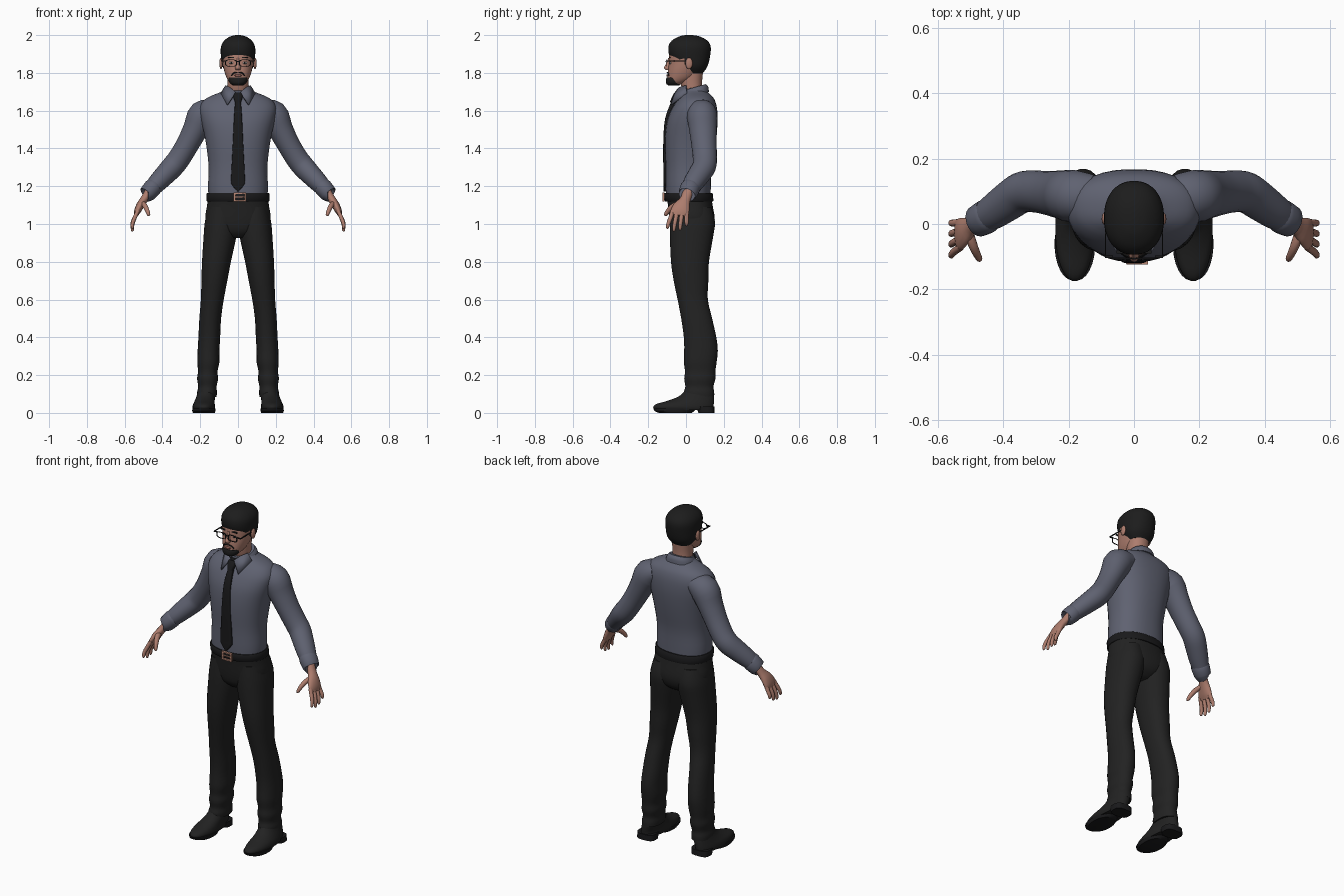
import bpy, bmesh, math
from mathutils import Vector


def mat(name, r, g, b):
    m = bpy.data.materials.new(name)
    m.diffuse_color = (r, g, b, 1)
    return m


SHIRT = mat("slate_shirt", 0.115, 0.122, 0.165)
TROUSER = mat("charcoal_trousers", 0.016, 0.016, 0.016)
BLACK = mat("black", 0.010, 0.010, 0.011)
HAIR = mat("dark_hair", 0.012, 0.012, 0.012)
SKIN = mat("skin", 0.42, 0.205, 0.155)
LIP = mat("lips", 0.28, 0.11, 0.09)
BUCKLE = mat("copper", 0.50, 0.25, 0.18)
WHITE = mat("eye_white", 0.6, 0.58, 0.55)


def finish(name, bm, material, mirror=False, angle=50):
    bmesh.ops.recalc_face_normals(bm, faces=bm.faces[:])
    me = bpy.data.meshes.new(name)
    bm.to_mesh(me)
    bm.free()
    me.materials.append(material)
    me.polygons.foreach_set("use_smooth", [True] * len(me.polygons))
    me.set_sharp_from_angle(angle=math.radians(angle))
    ob = bpy.data.objects.new(name, me)
    bpy.context.collection.objects.link(ob)
    if mirror:
        ob.modifiers.new("mirror", 'MIRROR')
    return ob


def smooth_rows(rows, k):
    """Catmull-Rom interpolation of the section table."""
    out = []
    for i in range(len(rows) - 1):
        p0, p1, p2, p3 = (rows[max(0, min(len(rows) - 1, i + d))] for d in (-1, 0, 1, 2))
        for s in range(k):
            t = s / k
            out.append([0.5 * (2 * b + (c - a) * t + (2 * a - 5 * b + 4 * c - d) * t * t
                               + (3 * b - a - 3 * c + d) * t ** 3)
                        for a, b, c, d in zip(p0, p1, p2, p3)])
    return out + [list(rows[-1])]


def skin_rings(sections, n, e):
    """Skin rings of (centre, u vector, v vector) with a superellipse outline."""
    bm = bmesh.new()
    rings = []
    for c, u, v in sections:
        ring = []
        for i in range(n):
            a = 2 * math.pi * (i + 0.5) / n
            cx, sy = math.cos(a), math.sin(a)
            ring.append(bm.verts.new(c + u * math.copysign(abs(cx) ** (2 / e), cx)
                                     + v * math.copysign(abs(sy) ** (2 / e), sy)))
        rings.append(ring)
    for r, s in zip(rings, rings[1:]):
        for i in range(n):
            j = (i + 1) % n
            bm.faces.new((r[i], r[j], s[j], s[i]))
    bm.faces.new(rings[0])
    bm.faces.new(rings[-1])
    return bm


def level(rows, n=28, e=2.2, k=3):
    """Horizontal sections: (z, y_front, y_back, x_centre, x_radius)."""
    return skin_rings([(Vector((x, (f + b) / 2, z)), Vector((r, 0, 0)), Vector((0, (b - f) / 2, 0)))
                       for z, f, b, x, r in smooth_rows(rows, k)], n, e)


def tube(rows, n=16, e=2.0, k=3):
    """Sections square to a path: (x, y, z, thickness, width towards y)."""
    rows = smooth_rows(rows, k)
    pts = [Vector(r[:3]) for r in rows]
    sec = []
    for i, r in enumerate(rows):
        t = (pts[min(i + 1, len(pts) - 1)] - pts[max(i - 1, 0)]).normalized()
        v = Vector((0, 1, 0))
        v = (v - t * v.dot(t)).normalized()
        sec.append((pts[i], t.cross(v) * r[3], v * r[4]))
    return skin_rings(sec, n, e)


def box(name, c, s, material, mirror=False):
    bm = bmesh.new()
    bmesh.ops.create_cube(bm, size=1)
    for v in bm.verts:
        v.co = Vector([c[i] + v.co[i] * s[i] for i in range(3)])
    return finish(name, bm, material, mirror, 30)


def ball(name, c, s, material, mirror=False):
    bm = bmesh.new()
    bmesh.ops.create_uvsphere(bm, u_segments=16, v_segments=10, radius=1)
    for v in bm.verts:
        v.co = Vector([c[i] + v.co[i] * s[i] for i in range(3)])
    return finish(name, bm, material, mirror)


# Shirt body, sleeves and cuffs
finish("shirt_body", level([
    (1.14, -.106, .130, 0, .156), (1.20, -.108, .132, 0, .159), (1.30, -.108, .136, 0, .156),
    (1.40, -.112, .152, 0, .166), (1.48, -.110, .163, 0, .180), (1.55, -.099, .168, 0, .196),
    (1.61, -.075, .165, 0, .204), (1.65, -.050, .155, 0, .186), (1.675, -.03, .14, 0, .150),
    (1.70, -.015, .115, 0, .088), (1.72, 0, .10, 0, .06)], n=36, e=2.3), SHIRT)
finish("sleeve", tube([
    (.12, .085, 1.605, .055, .065), (.183, .085, 1.577, .081, .080), (.223, .090, 1.505, .068, .074),
    (.265, .095, 1.425, .061, .067), (.310, .100, 1.350, .060, .064), (.345, .096, 1.305, .060, .063),
    (.385, .070, 1.262, .056, .060), (.430, .038, 1.215, .050, .054), (.462, .018, 1.180, .042, .046)],
    n=22), SHIRT, True)
finish("cuff", tube([(.447, .026, 1.197, .046, .050), (.452, .023, 1.192, .049, .053),
                     (.480, .008, 1.160, .045, .049), (.484, .006, 1.156, .040, .044)], n=22, k=2),
       SHIRT, True, 35)

# Collar: tilted band with two pointed flaps
bm = level([(1.683, -.030, .122, 0, .086), (1.71, -.030, .118, 0, .078), (1.728, -.026, .106, 0, .066)])
for v in bm.verts:
    v.co.z += (v.co.y - .06) * .28
finish("collar_band", bm, SHIRT)
bm = bmesh.new()
bm.faces.new([bm.verts.new(p) for p in ((.012, -.056, 1.697), (.040, -.036, 1.722), (.064, 0, 1.733),
                                        (.090, .004, 1.692), (.056, -.078, 1.630))])
flap = finish("collar_flap", bm, SHIRT, True)
flap.modifiers.new("thickness", 'SOLIDIFY').thickness = .008
flap.modifiers["thickness"].offset = 0

# Tie
finish("tie_knot", level([(1.695, -.062, -.02, 0, .026), (1.67, -.076, -.04, 0, .024),
                          (1.643, -.086, -.05, 0, .016)], n=16, e=3), BLACK)
finish("tie_blade", level([
    (1.65, -.076, -.05, 0, .015), (1.60, -.098, -.075, 0, .019), (1.53, -.115, -.09, 0, .023),
    (1.40, -.121, -.10, 0, .029), (1.24, -.119, -.10, 0, .037), (1.21, -.119, -.10, 0, .034),
    (1.172, -.118, -.10, 0, .003)], n=16, e=5), BLACK)

# Trousers: hips, legs and hems
finish("trouser_hips", level([
    (1.15, -.104, .133, 0, .158), (1.10, -.096, .141, 0, .164), (1.02, -.088, .153, 0, .172),
    (.96, -.074, .135, 0, .125), (.925, -.04, .09, 0, .05)], n=32, e=2.4), TROUSER)
finish("trouser_leg", level([
    (1.09, -.082, .135, .085, .074), (1.01, -.086, .154, .089, .087), (.93, -.086, .144, .096, .087),
    (.80, -.080, .122, .114, .077), (.70, -.066, .119, .125, .069), (.60, -.045, .116, .136, .061),
    (.50, -.026, .139, .147, .058), (.40, -.012, .161, .152, .058), (.33, -.010, .169, .156, .058),
    (.27, -.012, .163, .157, .059), (.22, -.006, .156, .160, .052), (.18, -.010, .156, .161, .056),
    (.14, -.004, .146, .162, .049), (.11, -.012, .150, .164, .053), (.085, -.010, .150, .165, .052)],
    n=24), TROUSER, True)

# Belt and buckle
finish("belt", level([(1.120, -.110, .144, 0, .165), (1.125, -.114, .146, 0, .168),
                      (1.160, -.117, .142, 0, .167), (1.165, -.113, .138, 0, .163)], n=36, k=1), BLACK)
for z in (1.122, 1.163):
    box("buckle_bar", (.010, -.119, z), (.064, .010, .008), BUCKLE)
for x in (-.018, .038):
    box("buckle_side", (x, -.119, 1.1425), (.009, .010, .046), BUCKLE)
box("buckle_prong", (.010, -.119, 1.1425), (.05, .006, .006), BUCKLE)

# Shoes: upper, sole and heel
finish("shoe_upper", level([
    (.014, -.160, .142, .180, .056), (.030, -.175, .146, .181, .060), (.048, -.155, .148, .180, .057),
    (.065, -.095, .149, .176, .053), (.090, -.035, .149, .170, .049), (.125, 0, .143, .166, .044)],
    n=28, e=2.1), TROUSER, True)
finish("shoe_sole", level([(0, -.145, .03, .181, .058), (.010, -.168, .045, .181, .062),
                           (.022, -.174, .055, .181, .061)], n=28, k=1), BLACK, True, 35)
finish("shoe_heel", level([(0, .065, .150, .180, .056), (.034, .055, .150, .180, .056)],
                          n=24, e=3, k=1), BLACK, True, 35)

# Hands: palm, four fingers and thumb
finish("palm", tube([
    (.470, .012, 1.170, .024, .028), (.497, -.004, 1.130, .021, .028), (.518, -.020, 1.098, .021, .042),
    (.533, -.032, 1.066, .017, .050), (.541, -.036, 1.044, .010, .044)]), SKIN, True)
for label, y, dy, tip in (("index", -.070, -.028, .974), ("middle", -.046, -.018, .960),
                          ("ring", -.021, -.010, .966), ("little", .003, 0, .988)):
    finish(label + "_finger", tube([
        (.530, y, 1.070, .011, .012), (.546, y + dy * .4, 1.035, .011, .0115),
        (.558, y + dy * .8, (1.035 + tip) / 2, .010, .0105), (.559, y + dy, tip + .008, .008, .008),
        (.558, y + dy, tip, .002, .002)], n=10), SKIN, True)
finish("thumb", tube([
    (.508, -.022, 1.112, .014, .016), (.494, -.062, 1.098, .014, .015), (.482, -.090, 1.075, .012, .013),
    (.473, -.107, 1.050, .009, .010), (.471, -.111, 1.042, .002, .002)], n=10), SKIN, True)

# Neck, head, ears and nose
finish("neck", level([(1.66, 0, .09, 0, .055), (1.74, -.028, .085, 0, .055),
                      (1.80, -.03, .09, 0, .058)]), SKIN)
finish("head", level([
    (1.737, -.088, -.035, 0, .028), (1.750, -.100, .005, 0, .045), (1.775, -.099, .050, 0, .061),
    (1.810, -.096, .080, 0, .073), (1.850, -.091, .108, 0, .081), (1.900, -.089, .115, 0, .083),
    (1.950, -.070, .100, 0, .070), (1.980, -.03, .06, 0, .035)], n=32), SKIN)
ball("ear", (.090, .016, 1.850), (.009, .019, .030), SKIN, True)
finish("nose", level([(1.880, -.094, -.07, 0, .007), (1.850, -.104, -.07, 0, .009),
                      (1.828, -.117, -.07, 0, .015), (1.815, -.108, -.07, 0, .013)], n=14), SKIN)

# Hair cap, trimmed along the hairline and in front of the sideburns
bm = level([
    (1.797, -.010, .088, 0, .058), (1.835, -.050, .114, 0, .083), (1.890, -.088, .128, 0, .091),
    (1.940, -.093, .131, 0, .090), (1.972, -.074, .112, 0, .072), (1.993, -.036, .072, 0, .041),
    (2.0, -.004, .036, 0, .012)], n=36, k=4)
line, up = Vector((0, 0, 1.880)), Vector((0, .28, -1)).normalized() * -1
for co, no in ((line, up), (Vector((0, -.008, 0)), Vector((0, 1, 0)))):
    bmesh.ops.bisect_plane(bm, geom=bm.verts[:] + bm.edges[:] + bm.faces[:], plane_co=co, plane_no=no)
gone = [f for f in bm.faces if f.calc_center_median().y < -.008
        and (f.calc_center_median() - line).dot(up) < 0]
bmesh.ops.delete(bm, geom=gone, context='FACES')
finish("hair", bm, HAIR)

# Beard, moustache, mouth, eyes and brows
finish("beard", level([(1.733, -.094, -.035, 0, .026), (1.745, -.106, -.025, 0, .043),
                       (1.765, -.106, -.025, 0, .051), (1.776, -.102, -.035, 0, .046)], n=24), HAIR)
ball("lips", (0, -.098, 1.786), (.022, .006, .006), LIP)
for s in (-1, 1):
    finish("moustache", tube([(s * .002, -.098, 1.803, .003, .005), (s * .022, -.094, 1.799, .004, .005),
                              (s * .034, -.088, 1.785, .003, .005)], n=8), HAIR)
ball("eye", (.036, -.083, 1.853), (.013, .006, .006), WHITE, True)
ball("iris", (.036, -.087, 1.853), (.005, .004, .005), BLACK, True)
box("brow", (.037, -.086, 1.882), (.034, .009, .006), HAIR, True)

# Glasses: rims, bridge, hinges and temples
rim = [(.037 + .030 * math.copysign(abs(math.cos(a)) ** .6, math.cos(a)), -.105,
        1.852 + .018 * math.copysign(abs(math.sin(a)) ** .6, math.sin(a)))
       for a in [2 * math.pi * i / 24 for i in range(24)]]
bm = bmesh.new()
rows = [[bm.verts.new((.037 + (x - .037) * q, y + d, 1.852 + (z - 1.852) * q))
         for q, d in ((1.05, -.002), (.88, -.002), (.88, .002), (1.05, .002))] for x, y, z in rim]
for i in range(24):
    for j in range(4):
        a, b = rows[i], rows[(i + 1) % 24]
        bm.faces.new((a[j], a[(j + 1) % 4], b[(j + 1) % 4], b[j]))
finish("glasses_rim", bm, BLACK, True, 35)
box("glasses_bridge", (0, -.106, 1.860), (.016, .005, .004), BLACK)
box("glasses_hinge", (.077, -.100, 1.862), (.024, .007, .005), BLACK, True)
box("glasses_temple", (.087, -.046, 1.862), (.004, .108, .006), BLACK, True)
